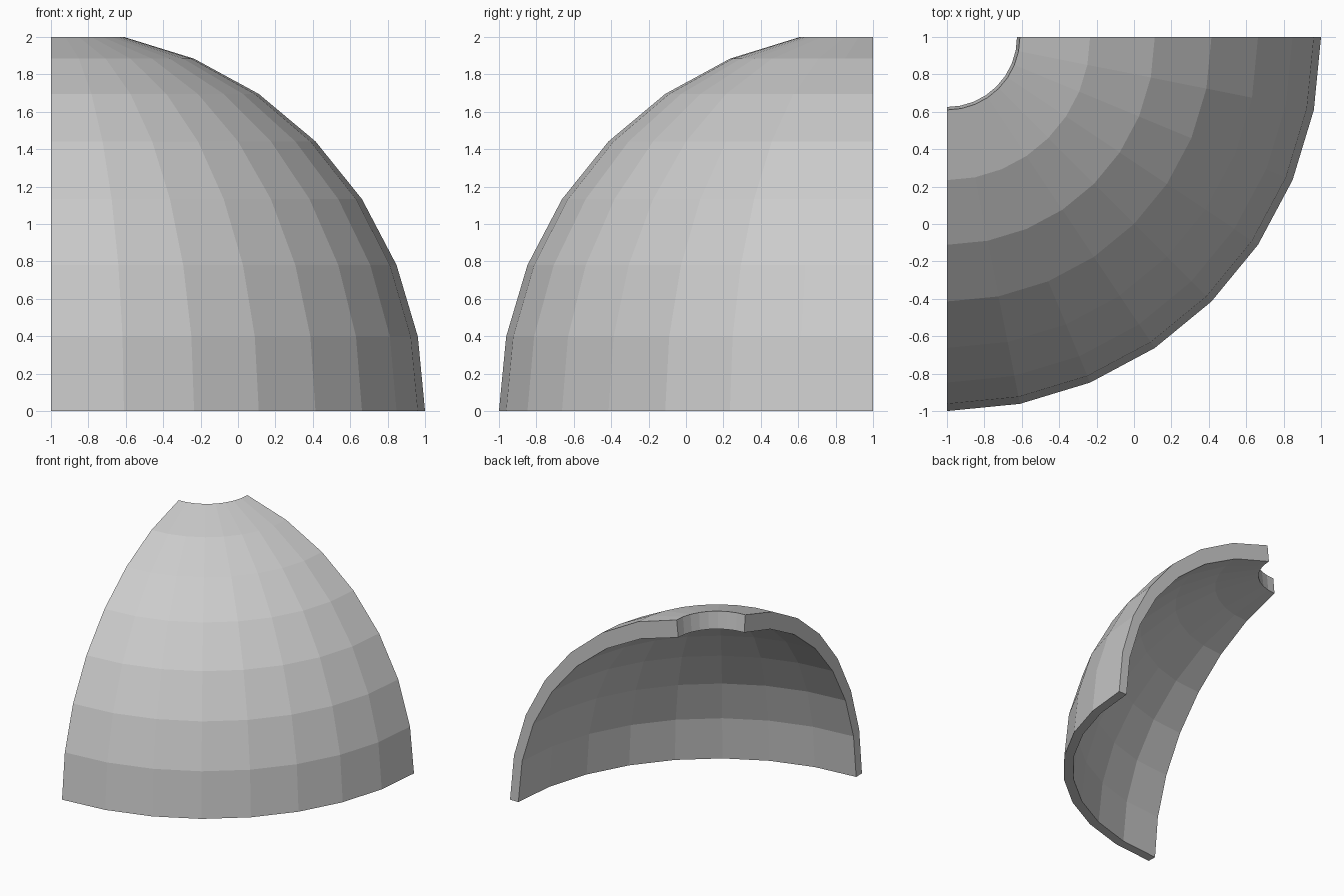
import bpy, bmesh
from math import sin, cos, radians

if "Cube" in bpy.data.objects:
    bpy.data.objects.remove(bpy.data.objects["Cube"])

STEP = radians(11.25)
AXIS = (-1.0, 1.0)          # centre line of the dome


def arc(r, h):
    # elliptical rib from the base up to the top opening
    return [(r * cos(STEP * i), h * sin(STEP * i)) for i in range(8)]


# closed cross-section: outer skin up, inner skin down
profile = arc(2.0, 2.039) + arc(1.92, 1.887)[::-1]

bm = bmesh.new()
rings = []
for k in range(9):          # quarter turn in eight segments
    a = STEP * k
    rings.append([bm.verts.new((AXIS[0] + r * sin(a), AXIS[1] - r * cos(a), z))
                  for r, z in profile])

# skins, base rim and opening wall
n = len(profile)
for p, q in zip(rings, rings[1:]):
    for i in range(n):
        j = (i + 1) % n
        bm.faces.new((p[i], q[i], q[j], p[j]))

# cut ends, one quad per step
for ring in (rings[0], rings[-1]):
    for i in range(7):
        bm.faces.new((ring[i], ring[i + 1], ring[n - 2 - i], ring[n - 1 - i]))

bmesh.ops.recalc_face_normals(bm, faces=bm.faces[:])
mesh = bpy.data.meshes.new("quarter_dome_shell")
bm.to_mesh(mesh)
bm.free()
dome = bpy.data.objects.new("quarter_dome_shell", mesh)
bpy.context.collection.objects.link(dome)
